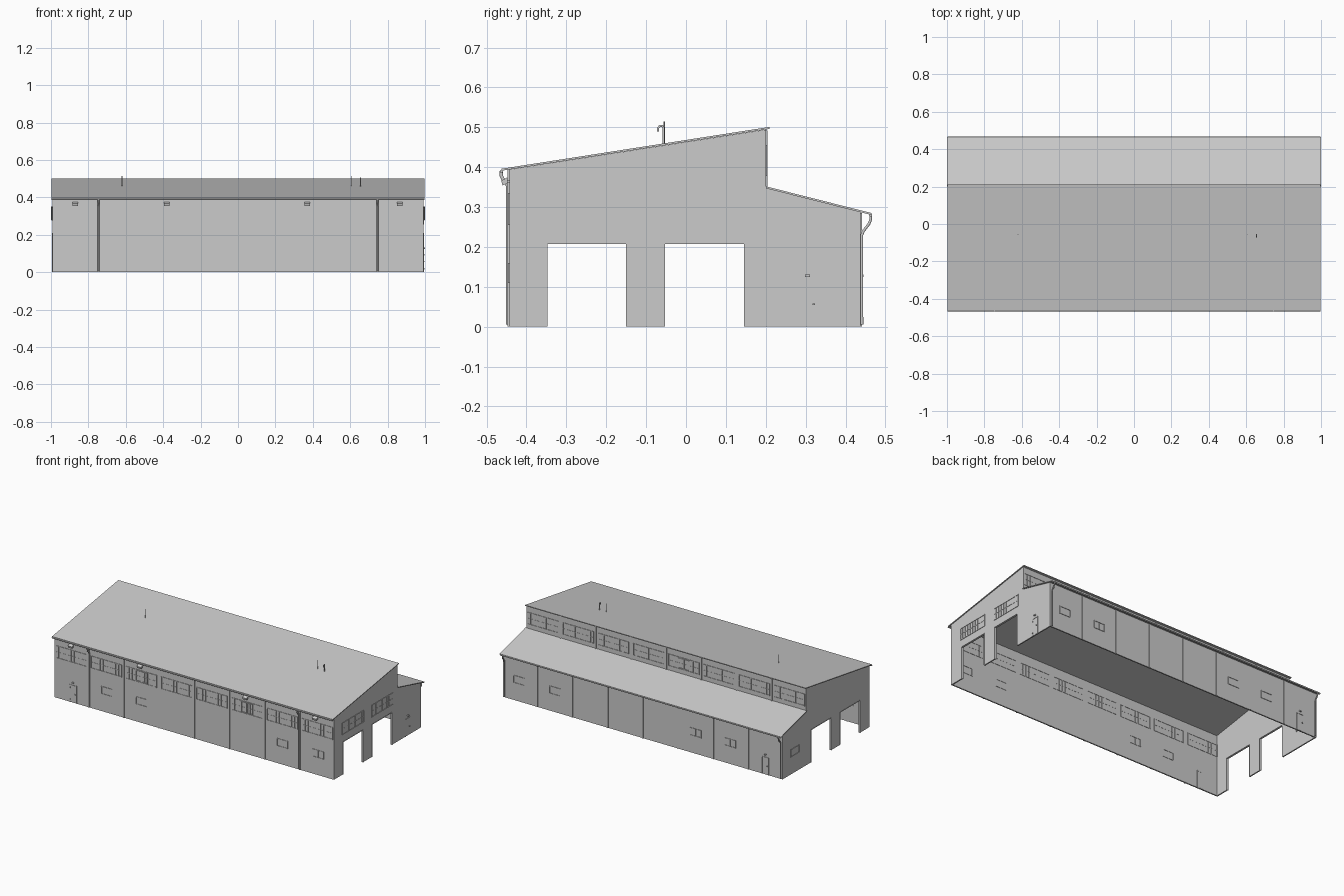
import bpy, bmesh
from mathutils import Vector

if "Cube" in bpy.data.objects:
    bpy.data.objects.remove(bpy.data.objects["Cube"])

FRONT, BACK, END, STEP, T = -0.443, 0.437, 0.992, 0.2, 0.008


def mesh_object(name, bm):
    bmesh.ops.recalc_face_normals(bm, faces=bm.faces)
    me = bpy.data.meshes.new(name)
    bm.to_mesh(me)
    bm.free()
    ob = bpy.data.objects.new(name, me)
    bpy.context.collection.objects.link(ob)
    return ob


def add_box(bm, a, b):
    vs = bmesh.ops.create_cube(bm, size=1)["verts"]
    for v in vs:
        v.co = Vector([(a[i] + b[i]) / 2 + v.co[i] * (b[i] - a[i]) for i in range(3)])


def box(name, a, b):
    bm = bmesh.new()
    add_box(bm, a, b)
    return mesh_object(name, bm)


def prism(name, profile, x0, x1):
    """Extrude a (y, z) outline along x."""
    bm = bmesh.new()
    f = bm.faces.new([bm.verts.new((x0, y, z)) for y, z in profile])
    ext = bmesh.ops.extrude_face_region(bm, geom=[f])["geom"]
    for v in ext:
        if isinstance(v, bmesh.types.BMVert):
            v.co.x = x1
    return mesh_object(name, bm)


def pipe(name, pts, r):
    cu = bpy.data.curves.new(name, "CURVE")
    cu.dimensions = "3D"
    cu.bevel_depth, cu.bevel_resolution, cu.use_fill_caps = r, 1, True
    sp = cu.splines.new("POLY")
    sp.points.add(len(pts) - 1)
    for p, c in zip(sp.points, pts):
        p.co = (*c, 1)
    ob = bpy.data.objects.new(name, cu)
    bpy.context.collection.objects.link(ob)
    bpy.ops.object.select_all(action="DESELECT")
    bpy.context.view_layer.objects.active = ob
    ob.select_set(True)
    bpy.ops.object.convert(target="MESH")


def fitting(name, wall, u, boxes):
    """Boxes (u0, u1, z0, z1, depth in, depth out) placed on a named wall."""
    axis, pos, s = {"front": ("y", FRONT, -1), "back": ("y", BACK, 1), "upper": ("y", STEP, 1),
                    "right": ("x", END, 1), "left": ("x", -END, -1)}[wall]
    bm = bmesh.new()
    for u0, u1, z0, z1, d0, d1 in boxes:
        p = sorted((pos + s * d0, pos + s * d1))
        if axis == "y":
            add_box(bm, (u + u0, p[0], z0), (u + u1, p[1], z1))
        else:
            add_box(bm, (p[0], u + u0, z0), (p[1], u + u1, z1))
    return mesh_object(f"{wall}_{name}", bm)


def frame(u0, u1, z0, z1, t, d0, d1):
    return [(u0, u1, z0, z0 + t, d0, d1), (u0, u1, z1 - t, z1, d0, d1),
            (u0, u0 + t, z0 + t, z1 - t, d0, d1), (u1 - t, u1, z0 + t, z1 - t, d0, d1)]


def window(wall, u, z0, z1, w, cols, rows=1, sash=False):
    h, i = w / 2, -T - 0.002
    parts = frame(-h, h, z0, z1, 0.004, i, 0.003)
    for k in range(1, cols):
        c = -h + w * k / cols
        parts.append((c - 0.001, c + 0.001, z0, z1, i + 0.001, 0.0015))
    for k in range(1, rows):
        c = z0 + (z1 - z0) * k / rows
        parts.append((-h, h, c - 0.001, c + 0.001, i + 0.001, 0.0015))
    if sash:  # pair of opening casements
        for c in (-0.021, 0.021):
            parts += frame(c - 0.02, c + 0.02, z0 + 0.006, z1 - 0.006, 0.004, 0, 0.004)
    fitting("window", wall, u, parts)


def door(wall, u, knob):
    parts = frame(-0.025, 0.025, -0.004, 0.112, 0.004, -T - 0.002, 0.003)[1:]
    parts = [(a, b, max(c, 0), d, e, f) for a, b, c, d, e, f in parts]
    parts.append((-0.021, 0.021, 0.002, 0.108, -T - 0.001, 0.001))
    parts.append((knob * 0.012, knob * 0.018, 0.054, 0.058, 0, 0.007))
    parts += [(-knob * 0.022 - 0.002, -knob * 0.022 + 0.002, z, z + 0.008, 0, 0.004) for z in (0.015, 0.09)]
    fitting("door", wall, u, parts)
    fitting("door_lamp", wall, u, [(-0.006, 0.006, 0.125, 0.131, 0, 0.008)])


# End walls with two vehicle openings each
end_outline = [(FRONT, 0), (-0.35, 0), (-0.35, 0.21), (-0.147, 0.21), (-0.147, 0), (-0.056, 0),
               (-0.056, 0.21), (0.148, 0.21), (0.148, 0), (BACK, 0), (BACK, 0.287),
               (STEP, 0.348), (STEP, 0.494), (FRONT, 0.394)]
for side, s in (("right", 1), ("left", -1)):
    prism(side + "_end_wall", end_outline, s * (END - T), s * END)
    for y0, y1 in ((-0.35, -0.147), (-0.056, 0.148)):
        c, h = (y0 + y1) / 2, (y1 - y0) / 2
        fitting("opening_frame", side, c, [
            (-h, -h + 0.003, 0, 0.21, -T - 0.003, 0.002), (h - 0.003, h, 0, 0.21, -T - 0.003, 0.002),
            (-h, h, 0.207, 0.21, -T - 0.003, 0.002)])

# Long walls
box("front_wall", (-END, FRONT, 0), (END, FRONT + T, 0.394))
box("back_wall", (-END, BACK - T, 0), (END, BACK, 0.287))
box("upper_back_wall", (-END, STEP - T, 0.345), (END, STEP, 0.493))

# Roof sheets, thin slabs
prism("main_roof", [(-0.463, 0.391), (0.21, 0.496), (0.21, 0.501), (-0.463, 0.396)], -0.997, 0.997)
prism("lower_roof", [(STEP, 0.347), (0.465, 0.28), (0.465, 0.285), (STEP, 0.352)], -1, 1)

# Gutters
for name, y, z in (("front_gutter", -0.463, 0.389), ("back_gutter", 0.463, 0.279)):
    pipe(name, [(-0.996, y, z), (0.996, y, z)], 0.004)

# Posts between the eight bays, on all long walls
for k in range(1, 8):
    x = -1 + k * 0.25
    for wall, z0, z1 in (("front", 0, 0.394), ("back", 0, 0.285), ("upper", 0.35, 0.492)):
        fitting("post", wall, x, [(-0.004, 0.004, z0, z1, -T - 0.001, 0.004)])

# High strip windows, one per bay
for k in range(8):
    x = -0.875 + k * 0.25
    window("front", x, 0.255, 0.335, 0.22, 10, 2, k in (2, 5))
    window("upper", x, 0.378, 0.456, 0.22, 10, 2, k == 3)
for y in (-0.25, 0.047):
    window("right", y, 0.255, 0.333, 0.22, 10, 2)

# Small low windows and doors
for wall in ("front", "back"):
    for x in (-0.62, -0.375, 0.625, 0.88):
        window(wall, x, 0.11, 0.16, 0.08, 2)
door("front", -0.86, 1)
door("back", -0.87, -1)
door("right", 0.305, 1)
window("left", 0.31, 0.11, 0.16, 0.09, 2)

# Downpipes with swan necks
for s in (-1, 1):
    x = s * 0.745
    pipe("front_downpipe", [(x, -0.463, 0.39), (x, -0.463, 0.378), (x, -0.459, 0.37),
                            (x, -0.449, 0.358), (x, -0.447, 0.35), (x, -0.447, 0.005)], 0.005)
    x = s * 0.98
    pipe("back_downpipe", [(x, 0.463, 0.28), (x, 0.463, 0.268), (x, 0.459, 0.258),
                           (x, 0.445, 0.24), (x, 0.441, 0.23), (x, 0.441, 0.005)], 0.004)

# Floodlights under the front eave
for x in (-0.87, -0.38, 0.37, 0.865):
    prism("floodlight", [(-0.447, 0.375), (-0.463, 0.366), (-0.460, 0.354), (-0.447, 0.36)],
          x - 0.015, x + 0.015)
    box("floodlight_bracket", (x - 0.004, -0.452, 0.362), (x + 0.004, FRONT, 0.368))

# Roof masts and hooked vent
for x in (-0.62, 0.605):
    pipe("roof_mast", [(x, -0.055, 0.452), (x, -0.055, 0.515)], 0.002)
pipe("roof_vent", [(0.655, -0.056, 0.452), (0.655, -0.056, 0.498), (0.655, -0.059, 0.503),
                   (0.655, -0.066, 0.503), (0.655, -0.07, 0.498), (0.655, -0.07, 0.49)], 0.003)
